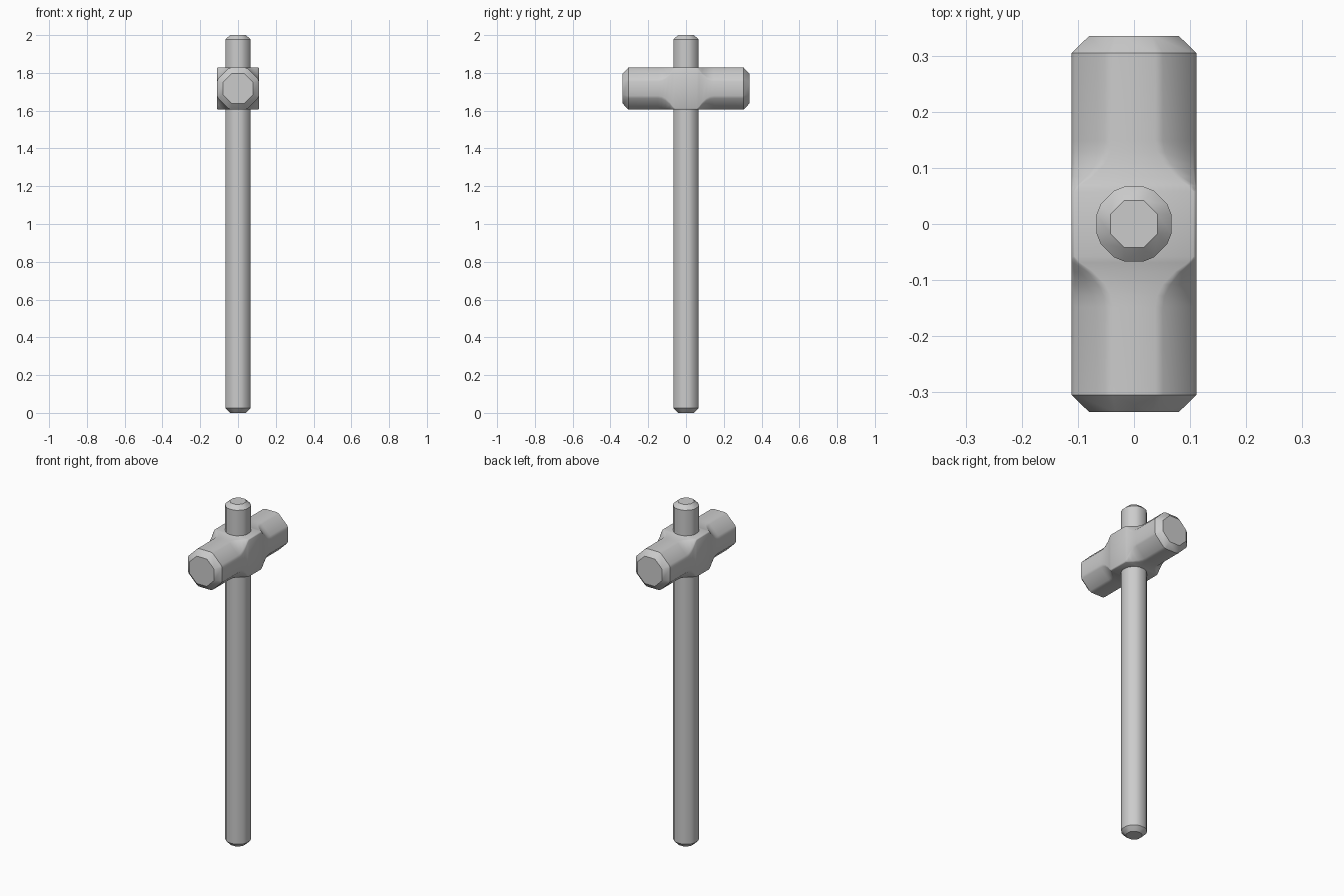
import bpy, bmesh, math

if "Cube" in bpy.data.objects:
    bpy.data.objects.remove(bpy.data.objects["Cube"])

OCT = 2 - math.sqrt(2)  # corner cut of a regular octagon, per unit of half width


def ring(h, c, b):
    """Square of half width h, corners cut by c, cut edges softened by b: 16 points."""
    d = b * math.sqrt(0.5)
    quarter = [(h, h - c - b), (h - d, h - c + d), (h - c + d, h - d), (h - c - b, h)]
    pts = []
    for _ in range(4):
        pts += quarter
        quarter = [(-v, u) for u, v in quarter]
    return pts


def loft(name, stations, place):
    """Skin a closed body through (position, half width, cut, softening) stations."""
    bm = bmesh.new()
    rings = [[bm.verts.new(place(u, v, t)) for u, v in ring(h, c, b)]
             for t, h, c, b in stations]
    for r0, r1 in zip(rings, rings[1:]):
        for i in range(16):
            j = (i + 1) % 16
            bm.faces.new((r0[i], r0[j], r1[j], r1[i]))
    bm.faces.new(rings[0])
    bm.faces.new(rings[-1])
    bmesh.ops.remove_doubles(bm, verts=bm.verts, dist=1e-5)
    bmesh.ops.recalc_face_normals(bm, faces=bm.faces)
    mesh = bpy.data.meshes.new(name)
    bm.to_mesh(mesh)
    bm.free()
    obj = bpy.data.objects.new(name, mesh)
    bpy.context.collection.objects.link(obj)
    bpy.ops.object.select_all(action='DESELECT')
    obj.select_set(True)
    bpy.context.view_layer.objects.active = obj
    bpy.ops.object.shade_smooth_by_angle(angle=math.radians(36))
    return obj


# Handle: softened octagonal shaft with chamfered ends
R, CAP = 0.067, 0.042
loft("handle",
     [(0.0, CAP, CAP * OCT, 0), (0.025, R, R * OCT, 0.011),
      (1.977, R, R * OCT, 0.011), (2.0, CAP, CAP * OCT, 0)],
     lambda u, v, t: (u, v, t))

# Hammer head: square block in the middle, scooped into octagonal striking ends
H, FACE, Z = 0.111, 0.08, 1.717
half = [(0.058, H, 0.004, 0.001), (0.069, H, 0.012, 0.003),
        (0.085, H, 0.032, 0.006), (0.108, H, 0.052, 0.008),
        (0.128, H, 0.062, 0.008), (0.148, H, H * OCT, 0.008),
        (0.305, H, H * OCT, 0.008), (0.335, FACE, FACE * OCT, 0)]
loft("hammer_head",
     [(-s[0], *s[1:]) for s in reversed(half)] + half,
     lambda u, v, t: (u, t, Z + v))
